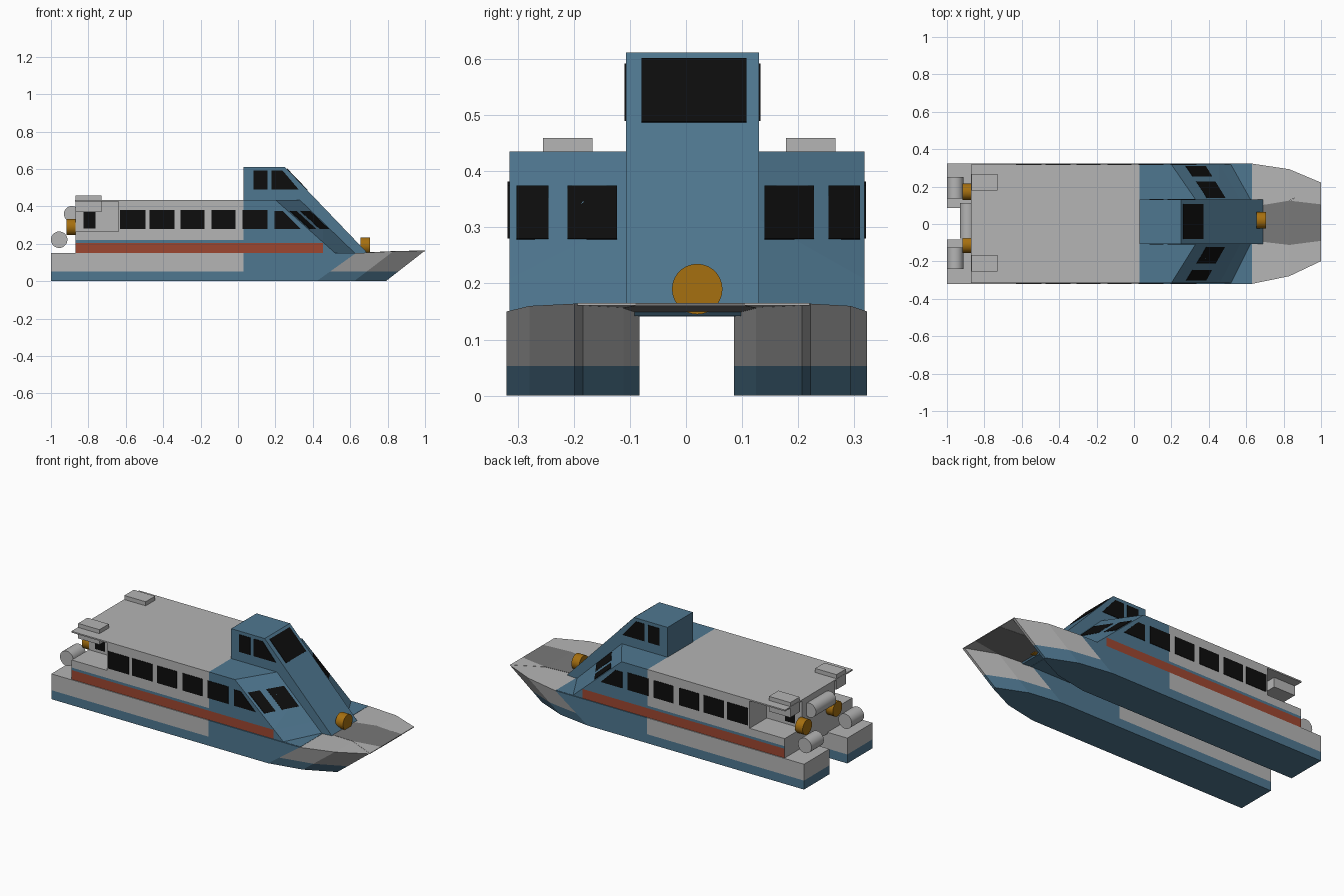
import bpy, bmesh, math
from mathutils import Vector

if "Cube" in bpy.data.objects:
    bpy.data.objects.remove(bpy.data.objects["Cube"])


def material(name, rgb):
    m = bpy.data.materials.new(name)
    m.diffuse_color = (*rgb, 1)
    m.use_nodes = True
    m.node_tree.nodes["Principled BSDF"].inputs["Base Color"].default_value = m.diffuse_color
    return m


GREY = material("light_grey", (0.46, 0.46, 0.46))
BLUE = material("sea_blue", (0.078, 0.185, 0.28))
RED = material("rust_red", (0.34, 0.062, 0.03))
BLACK = material("window_black", (0.004, 0.004, 0.004))
ORANGE = material("lamp_orange", (0.38, 0.16, 0.005))
DARK = material("deck_dark_grey", (0.19, 0.19, 0.19))


def finish(name, bm, *mats):
    bmesh.ops.recalc_face_normals(bm, faces=bm.faces)
    me = bpy.data.meshes.new(name)
    bm.to_mesh(me)
    bm.free()
    for m in mats:
        me.materials.append(m)
    ob = bpy.data.objects.new(name, me)
    bpy.context.collection.objects.link(ob)
    return ob


def loft(bm, rings):
    """Closed solid through matching rings of points."""
    vs = [[bm.verts.new(p) for p in r] for r in rings]
    n = len(vs[0])
    for a, b in zip(vs, vs[1:]):
        for i in range(n):
            j = (i + 1) % n
            bm.faces.new((a[i], a[j], b[j], b[i]))
    bm.faces.new(vs[0])
    bm.faces.new(vs[-1][::-1])


def prisms(name, polys, mat):
    """Each entry is an outline and the vector it is extruded along."""
    bm = bmesh.new()
    for pts, vec in polys:
        loft(bm, [pts, [Vector(p) + Vector(vec) for p in pts]])
    return finish(name, bm, mat)


def box(name, x0, x1, y0, y1, z0, z1, mat):
    pts = [(x0, y0, z0), (x1, y0, z0), (x1, y1, z0), (x0, y1, z0)]
    return prisms(name, [(pts, (0, 0, z1 - z0))], mat)


def cylinder(name, centre, r, length, axis, mat):
    rot = (0, math.pi / 2, 0) if axis == "x" else (math.pi / 2, 0, 0)
    bpy.ops.mesh.primitive_cylinder_add(vertices=28, radius=r, depth=length,
                                        location=centre, rotation=rot)
    ob = bpy.context.object
    ob.name = name
    ob.data.materials.append(mat)
    bpy.ops.object.shade_smooth_by_angle()
    return ob


# Twin hulls: stations of x, inner y, outer y, deck height, bow rake
WATER = 0.053
stations = [(-1, .084, .3215, .15, 0), (.03, .084, .3215, .15, 0),
            (.63, .084, .3215, .15, .21), (.83, .118, .286, .16, .21),
            (1, .195, .21, .164, .21)]
for side, name in ((1, "port_hull"), (-1, "starboard_hull")):
    bm = bmesh.new()
    rings = []
    for x, yi, yo, top, rake in stations:
        shift = .01 * max(0, (x - .63) / .37)
        pts = [(yi, 0), (yo, 0), (yo, WATER), (yo, top), (yi, top), (yi, WATER)]
        rings.append([(x - rake * (1 - z / top), side * y + .0015 + shift, z)
                      for y, z in pts])
    loft(bm, rings)
    bm.faces.ensure_lookup_table()
    for k, f in enumerate(bm.faces):
        zmax = max(v.co.z for v in f.verts)
        # sides are laid down six per section; the second section is blue
        f.material_index = 1 if zmax < WATER + .001 or 6 <= k < 12 else 0
    # split the end caps at the waterline
    for f in [f for f in bm.faces if len(f.verts) == 6]:
        pair = [v for v in f.verts if abs(v.co.z - WATER) < .001]
        low, _ = bmesh.utils.face_split(f, pair[0], pair[1])
        for g in pair[0].link_faces:
            if pair[1] in g.verts and len(g.verts) == 4:
                if max(v.co.z for v in g.verts) < WATER + .001:
                    g.material_index = 1
    finish(name, bm, GREY, BLUE)

# Bow deck between the hulls: dark middle, light flanks near the tips
loft_bm = bmesh.new()
loft(loft_bm, [[(x, y0, z), (x, y1, z), (x, y1, z - .005), (x, y0, z - .005)]
               for x, y0, y1, z in ((.6, -.085, .087, .15), (.83, -.112, .125, .161),
                                    (1, -.09, .105, .165))])
finish("bow_deck", loft_bm, DARK)
prisms("bow_deck_flanks",
       [([(.83, .121, .161), (1, .10, .165), (1, .22, .165)], (0, 0, -.004)),
        ([(.83, -.112, .161), (1, -.09, .165), (1, -.193, .165)], (0, 0, -.004))], GREY)

# Cabin with a swept front, split into colour bands
ROOF, FLOOR = .435, .142
Y0, Y1, T0, T1 = -.315, .318, -.107, .130


def front_x(y, z):
    """Position of the raked cabin front."""
    t = (y - T1) / (Y1 - T1) if y > 0 else (T0 - y) / (T0 - Y0)
    top, bottom = .33 - .13 * t, .625 - .105 * t
    return top + (bottom - top) * (ROOF - z) / (ROOF - .15)


bm = bmesh.new()
rings = []
for y in (Y0, T0, T1, Y1):
    prof = [(-.87, FLOOR), (front_x(y, FLOOR), FLOOR), (front_x(y, ROOF), ROOF),
            (-.64, ROOF), (-.64, .265), (-.87, .265)]
    rings.append([(x, y, z) for x, z in prof])
loft(bm, rings)
for co, no in (((.03, 0, 0), (1, 0, 0)), ((.455, 0, 0), (1, 0, 0)), ((0, 0, .15), (0, 0, 1)),
               ((0, 0, .205), (0, 0, 1)), ((0, 0, .22), (0, 0, 1))):
    bmesh.ops.bisect_plane(bm, geom=bm.verts[:] + bm.edges[:] + bm.faces[:],
                           plane_co=co, plane_no=no)
bmesh.ops.recalc_face_normals(bm, faces=bm.faces)
for f in bm.faces:
    c = f.calc_center_median()
    flank = abs(f.normal.y) > .9
    if flank and .15 < c.z < .205 and c.x < .455:
        f.material_index = 2
    elif c.x > .03 or (flank and .205 < c.z < .22):
        f.material_index = 1
finish("cabin", bm, GREY, BLUE, RED)

# Aft deckhouse, roof overhang and roof vents
box("aft_deckhouse", -.87, -.64, -.155, .158, .265, .43, GREY)
box("roof_overhang", -.872, -.64, Y0, Y1, .427, ROOF, GREY)
for name, y in (("port_vent", .222), ("starboard_vent", -.211)):
    box(name, -.87, -.73, y - .044, y + .044, .37, .459, GREY)

# Blue side decks beside the cabin front
box("fore_deck", .03, .63, -.315, .318, .141, .1515, BLUE)

# Wheelhouse with a long raked front
tower = [(.03, .40), (.03, .612), (.25, .612), (.69, .153), (.68, .142), (.4, .142)]
prisms("wheelhouse", [([(x, T0, z) for x, z in tower], (0, T1 - T0, 0))], BLUE)

# Side windows
side_quads = [[(a, .28), (b, .28), (b, .382), (a, .382)] for a, b in
              ((-.63, -.495), (-.473, -.34), (-.307, -.18), (-.142, -.013), (.024, .158))]
side_quads.append([(.195, .28), (.335, .28), (.24, .375), (.195, .375)])
tower_quads = [[(.082, .49), (.157, .49), (.157, .592), (.082, .592)],
               [(.18, .49), (.325, .49), (.238, .592), (.18, .592)]]
aft_quads = [[(-.826, .282), (-.762, .282), (-.762, .37), (-.826, .37)]]
panes = []
for quads, lo, hi in ((side_quads, Y0, Y1), (tower_quads, T0, T1), (aft_quads, -.155, .158)):
    for q in quads:
        panes.append(([(x, lo - .003, z) for x, z in q], (0, .006, 0)))
        panes.append(([(x, hi - .003, z) for x, z in q], (0, .006, 0)))
prisms("side_windows", panes, BLACK)

# Front windows lying on the raked faces
panes = []
for a, b in ((-.302, -.245), (-.211, -.123), (.14, .228), (.254, .31)):
    panes.append(([(front_x(y, z) - .003, y, z - .002) for y, z in
                   ((a, .278), (b, .278), (b, .373), (a, .373))], (.006, 0, .004)))
slope = (.69 - .25) / (.612 - .153)
panes.append(([(.25 + (.612 - z) * slope - .002, y, z - .002) for y, z in
               ((-.079, .487), (.108, .487), (.108, .6), (-.079, .6))], (.004, 0, .004)))
prisms("front_windows", panes, BLACK)

# Lamps and stern rollers
cylinder("bow_lamp", (.681, .02, .19), .045, .05, "x", ORANGE)
cylinder("port_stern_lamp", (-.891, .172, .29), .044, .05, "x", ORANGE)
cylinder("starboard_stern_lamp", (-.891, -.111, .29), .044, .05, "x", ORANGE)
cylinder("port_roller", (-.956, .195, .222), .044, .115, "y", GREY)
cylinder("starboard_roller", (-.956, -.182, .222), .044, .115, "y", GREY)
cylinder("upper_roller", (-.889, .018, .36), .042, .19, "y", GREY)
